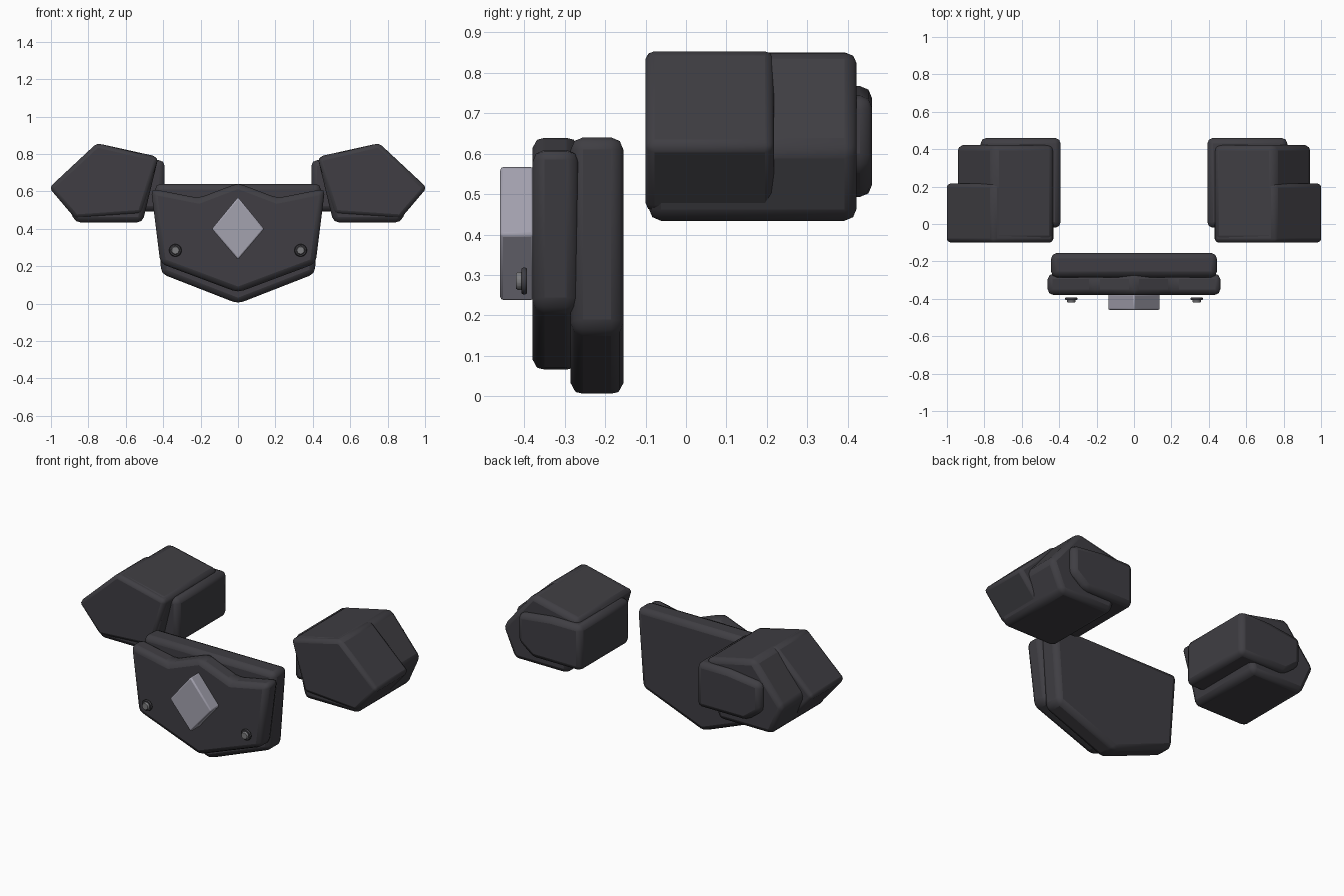
import bpy
import bmesh
import math
from mathutils import Matrix, Vector

old = bpy.data.objects.get("Cube")
if old:
    bpy.data.objects.remove(old, do_unlink=True)


def material(name, rgb):
    m = bpy.data.materials.new(name)
    m.use_nodes = True
    color = (*rgb, 1)
    m.diffuse_color = color
    m.node_tree.nodes["Principled BSDF"].inputs["Base Color"].default_value = color
    return m


DARK = material("charcoal", (0.05, 0.048, 0.056))
LIGHT = material("pale_grey", (0.37, 0.36, 0.43))
STUD = material("stud_grey", (0.2, 0.2, 0.21))


def finish(name, bm, mat, bevel, segments=2):
    bmesh.ops.recalc_face_normals(bm, faces=bm.faces)
    mesh = bpy.data.meshes.new(name)
    bm.to_mesh(mesh)
    bm.free()
    mesh.materials.append(mat)
    ob = bpy.data.objects.new(name, mesh)
    bpy.context.collection.objects.link(ob)
    if bevel:
        mod = ob.modifiers.new("Bevel", "BEVEL")
        mod.width = bevel
        mod.segments = segments
        mod.limit_method = "ANGLE"
        mod.angle_limit = math.radians(20)
    bpy.context.view_layer.objects.active = ob
    ob.select_set(True)
    bpy.ops.object.shade_smooth_by_angle(angle=math.radians(25))
    ob.select_set(False)
    return ob


def prism(name, outline, front, back, mat, bevel, side=1):
    """Extrude an (x, z) outline along y; side=-1 mirrors it."""
    bm = bmesh.new()
    face = bm.faces.new([bm.verts.new((side * x, front, z)) for x, z in outline])
    grown = bmesh.ops.extrude_face_region(bm, geom=[face])["geom"]
    moved = [v for v in grown if isinstance(v, bmesh.types.BMVert)]
    bmesh.ops.translate(bm, verts=moved, vec=Vector((0, back - front, 0)))
    return finish(name, bm, mat, bevel)


def symmetric(half):
    """Complete a half outline that starts and ends on the centre line."""
    return half + [(-x, z) for x, z in reversed(half[1:-1])]


def disc(name, x, z, radius, front, back, mat):
    bm = bmesh.new()
    turn = Matrix.Translation((x, (front + back) / 2, z)) @ Matrix.Rotation(math.pi / 2, 4, "X")
    bmesh.ops.create_cone(bm, cap_ends=True, segments=16, radius1=radius,
                          radius2=radius, depth=back - front, matrix=turn)
    finish(name, bm, mat, 0.004, 1)


# Chest plates
prism("chest_back_plate",
      symmetric([(0, 0), (0.41, 0.16), (0.445, 0.64), (0, 0.64)]),
      -0.285, -0.155, DARK, 0.03)
prism("chest_front_plate",
      symmetric([(0, 0.06), (0.415, 0.215), (0.465, 0.615), (0.21, 0.565), (0, 0.645)]),
      -0.38, -0.265, DARK, 0.03)

# Diamond ornament
prism("chest_diamond",
      symmetric([(0, 0.235), (0.14, 0.4), (0, 0.57)]), -0.46, -0.375, LIGHT, 0.008)

# Studs and shoulder pads on both sides
FRONT_PAD = [(1.01, 0.62), (0.755, 0.858), (0.425, 0.78), (0.515, 0.48), (0.87, 0.455)]
MIDDLE_PAD = [(0.95, 0.615), (0.75, 0.857), (0.425, 0.785), (0.51, 0.434), (0.87, 0.434)]
INNER_PAD = [(0.82, 0.74), (0.6, 0.767), (0.392, 0.767), (0.392, 0.493), (0.72, 0.493), (0.82, 0.57)]
for label, side in (("left", 1), ("right", -1)):
    disc(label + "_stud_rim", side * 0.335, 0.285, 0.034, -0.407, -0.393, DARK)
    disc(label + "_stud_head", side * 0.335, 0.285, 0.023, -0.42, -0.4, STUD)
    prism(label + "_shoulder_front", FRONT_PAD, -0.1, 0.217, DARK, 0.022, side)
    prism(label + "_shoulder_middle", MIDDLE_PAD, -0.092, 0.422, DARK, 0.03, side)
    prism(label + "_shoulder_inner", INNER_PAD, -0.02, 0.46, DARK, 0.03, side)
